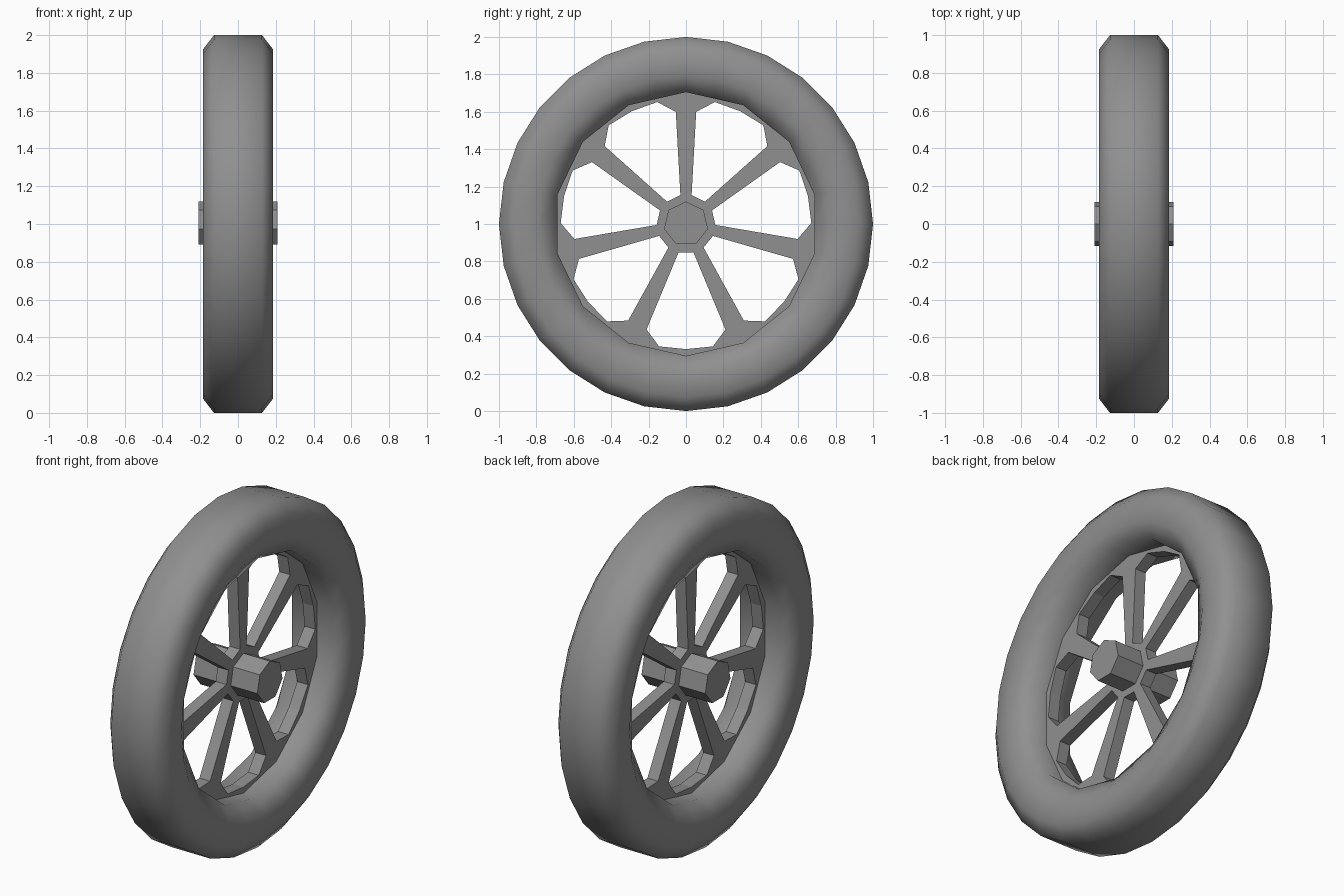
import bpy, bmesh
from math import sin, cos, pi, radians
from mathutils import Vector

cube = bpy.data.objects.get("Cube")
if cube:
    bpy.data.objects.remove(cube)

gray = bpy.data.materials.new("medium_gray")
gray.use_nodes = True
color = (0.28, 0.28, 0.28, 1)
gray.diffuse_color = color
gray.node_tree.nodes["Principled BSDF"].inputs["Base Color"].default_value = color

SPOKES = 7
STEP = 2 * pi / SPOKES


def polar(x, r, a):
    """Point around the wheel axis, angle measured from straight up."""
    return Vector((x, r * sin(a), 1 + r * cos(a)))


def finish(name, bm, smooth=False):
    bmesh.ops.recalc_face_normals(bm, faces=bm.faces)
    mesh = bpy.data.meshes.new(name)
    bm.to_mesh(mesh)
    bm.free()
    mesh.materials.append(gray)
    for p in mesh.polygons:
        p.use_smooth = smooth
    obj = bpy.data.objects.new(name, mesh)
    bpy.context.collection.objects.link(obj)
    return obj


def thicken(bm, depth):
    """Extrude flat faces along the axle direction."""
    ext = bmesh.ops.extrude_face_region(bm, geom=bm.faces[:])
    verts = [g for g in ext["geom"] if isinstance(g, bmesh.types.BMVert)]
    bmesh.ops.translate(bm, verts=verts, vec=(depth, 0, 0))


# Tire: octagonal section swept around; the inner opening has half the sides
def build_tire():
    half = [(0.127, 1.0), (0.185, 0.925), (0.185, 0.79), (0.13, 0.705)]
    section = half + [(-x, r) for x, r in reversed(half)]
    sides = 4 * SPOKES
    bm = bmesh.new()
    rings = []
    for i in range(sides):
        ring = []
        for x, r in section:
            if r < 0.75 and i % 2:
                r *= cos(pi / (2 * SPOKES))
            ring.append(bm.verts.new(polar(x, r, 2 * pi * i / sides)))
        rings.append(ring)
    n = len(section)
    for i in range(sides):
        a, b = rings[i], rings[(i + 1) % sides]
        for j in range(n):
            k = (j + 1) % n
            bm.faces.new((a[j], a[k], b[k], b[j]))
    finish("tire", bm, smooth=True)


# Spoked rim: flat pattern with flared spokes, then thickened
def build_spoked_rim():
    t = 0.035
    bm = bmesh.new()

    def v(r, a):
        return bm.verts.new(polar(-t, r, a))

    sectors = []
    for i in range(SPOKES):
        c = i * STEP
        s = {"outer": v(0.712, c), "outer_mid": v(0.712, c + STEP / 2),
             "mid": v(0.669, c + STEP / 2)}
        for key, r, deg in (("base", 0.157, 11), ("corner", 0.602, 5.2),
                            ("flare", 0.67, 13.3)):
            s[key] = [v(r, c + side * radians(deg)) for side in (-1, 1)]
        sectors.append(s)
    for i, s in enumerate(sectors):
        prev = sectors[i - 1]
        base, corner, flare = s["base"], s["corner"], s["flare"]
        bm.faces.new((base[0], base[1], corner[1], corner[0]))
        bm.faces.new((corner[0], corner[1], flare[1], s["outer"], flare[0]))
        bm.faces.new((flare[1], s["mid"], s["outer_mid"], s["outer"]))
        bm.faces.new((prev["mid"], flare[0], s["outer"], prev["outer_mid"]))
    bm.faces.new([p for s in sectors for p in s["base"]])
    thicken(bm, 2 * t)
    finish("spoked_rim", bm)


# Hub: seven-sided axle
def build_hub():
    bm = bmesh.new()
    bm.faces.new([bm.verts.new(polar(-0.208, 0.12, i * STEP)) for i in range(SPOKES)])
    thicken(bm, 0.416)
    finish("hub", bm)


build_tire()
build_spoked_rim()
build_hub()
